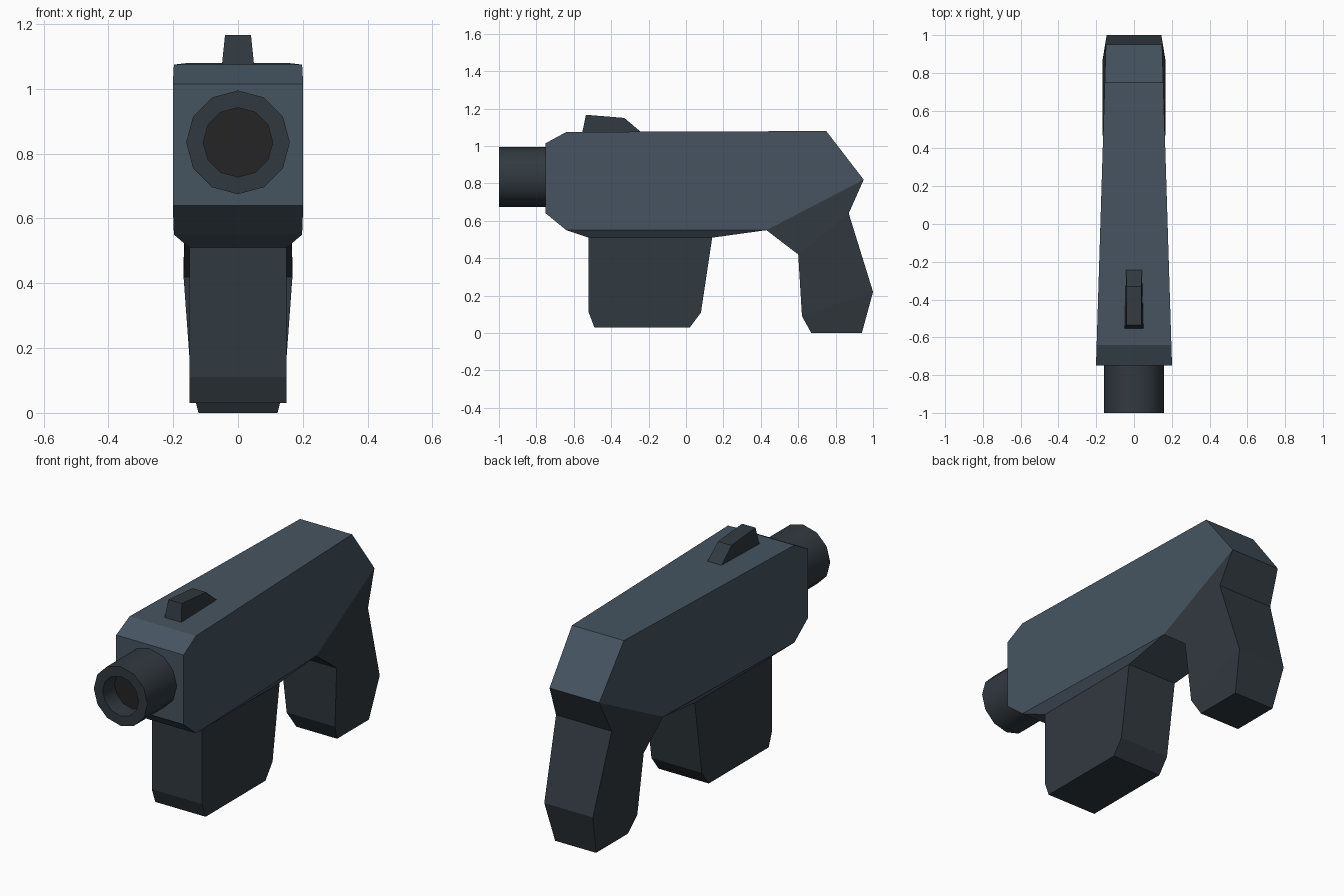
import bpy
import bmesh
import math

if "Cube" in bpy.data.objects:
    bpy.data.objects.remove(bpy.data.objects["Cube"], do_unlink=True)


def material(name, rgb):
    mat = bpy.data.materials.new(name)
    mat.use_nodes = True
    colour = (*rgb, 1)
    mat.diffuse_color = colour
    mat.node_tree.nodes["Principled BSDF"].inputs["Base Color"].default_value = colour
    return mat


SLATE = material("slate blue", (0.061, 0.089, 0.117))
CHARCOAL = material("charcoal", (0.031, 0.041, 0.05))
BLACK = material("bore black", (0.019, 0.018, 0.018))


def finish(name, bm, *mats):
    bmesh.ops.recalc_face_normals(bm, faces=bm.faces)
    mesh = bpy.data.meshes.new(name)
    bm.to_mesh(mesh)
    bm.free()
    for mat in mats:
        mesh.materials.append(mat)
    obj = bpy.data.objects.new(name, mesh)
    bpy.context.collection.objects.link(obj)
    return obj


def bridge(bm, a, b):
    """Join two rings of vertices with quads."""
    n = len(a)
    return [bm.faces.new((a[i], a[(i + 1) % n], b[(i + 1) % n], b[i])) for i in range(n)]


def loft(name, sections, mat):
    """Stack four-cornered sections, each a front and back (y, z, half width)."""
    bm = bmesh.new()
    rings = []
    for (y0, z0, w0), (y1, z1, w1) in sections:
        corners = ((-w0, y0, z0), (w0, y0, z0), (w1, y1, z1), (-w1, y1, z1))
        rings.append([bm.verts.new(c) for c in corners])
    for a, b in zip(rings, rings[1:]):
        bridge(bm, a, b)
    bm.faces.new(rings[0])
    bm.faces.new(rings[-1])
    return finish(name, bm, mat)


def taper(y):
    """Half width of the body, narrowing to the rear."""
    return 0.178 - 0.031 * y


# Main body: side profile spanned between two tapering sides
profile = [(-0.75, 1.015), (-0.64, 1.075), (0.75, 1.08), (0.95, 0.82),
           (0.43, 0.55), (-0.64, 0.55), (-0.75, 0.64)]
bm = bmesh.new()
sides = [[bm.verts.new((s * taper(y), y, z)) for y, z in profile] for s in (-1, 1)]
bridge(bm, *sides)
for side in sides:
    bm.faces.new(side)
finish("body", bm, SLATE)

# Chamfered underside
loft("body_underside", [
    ((-0.64, 0.55, taper(-0.64)), (0.43, 0.55, taper(0.43))),
    ((-0.52, 0.51, 0.15), (0.14, 0.51, 0.15)),
], SLATE)

# Magazine below the body
loft("magazine", [
    ((-0.52, 0.51, 0.15), (0.14, 0.51, 0.15)),
    ((-0.52, 0.11, 0.15), (0.08, 0.11, 0.15)),
    ((-0.49, 0.03, 0.15), (0.02, 0.03, 0.15)),
], CHARCOAL)

# Rear grip
loft("grip", [
    ((0.43, 0.55, taper(0.43)), (0.95, 0.82, taper(0.95))),
    ((0.6, 0.42, 0.168), (0.87, 0.64, 0.166)),
    ((0.62, 0.09, 0.144), (1.0, 0.22, 0.145)),
    ((0.67, 0, 0.122), (0.94, 0, 0.122)),
], CHARCOAL)

# Sight on top
loft("sight", [
    ((-0.555, 1.07, 0.05), (-0.235, 1.07, 0.042)),
    ((-0.535, 1.167, 0.04), (-0.33, 1.15, 0.04)),
], CHARCOAL)

# Barrel with a recessed bore
bm = bmesh.new()
rings = []
for y, r in ((-0.74, 0.16), (-1, 0.16), (-1, 0.107), (-0.9, 0.107)):
    rings.append([bm.verts.new((r * math.cos(k * math.pi / 6), y,
                                0.835 + r * math.sin(k * math.pi / 6))) for k in range(12)])
for a, b in zip(rings, rings[1:]):
    bridge(bm, a, b)
bm.faces.new(rings[0])
bm.faces.new(rings[-1]).material_index = 1
barrel = finish("barrel", bm, CHARCOAL, BLACK)
bpy.ops.object.select_all(action="DESELECT")
barrel.select_set(True)
bpy.context.view_layer.objects.active = barrel
bpy.ops.object.shade_smooth_by_angle(angle=math.radians(40))
